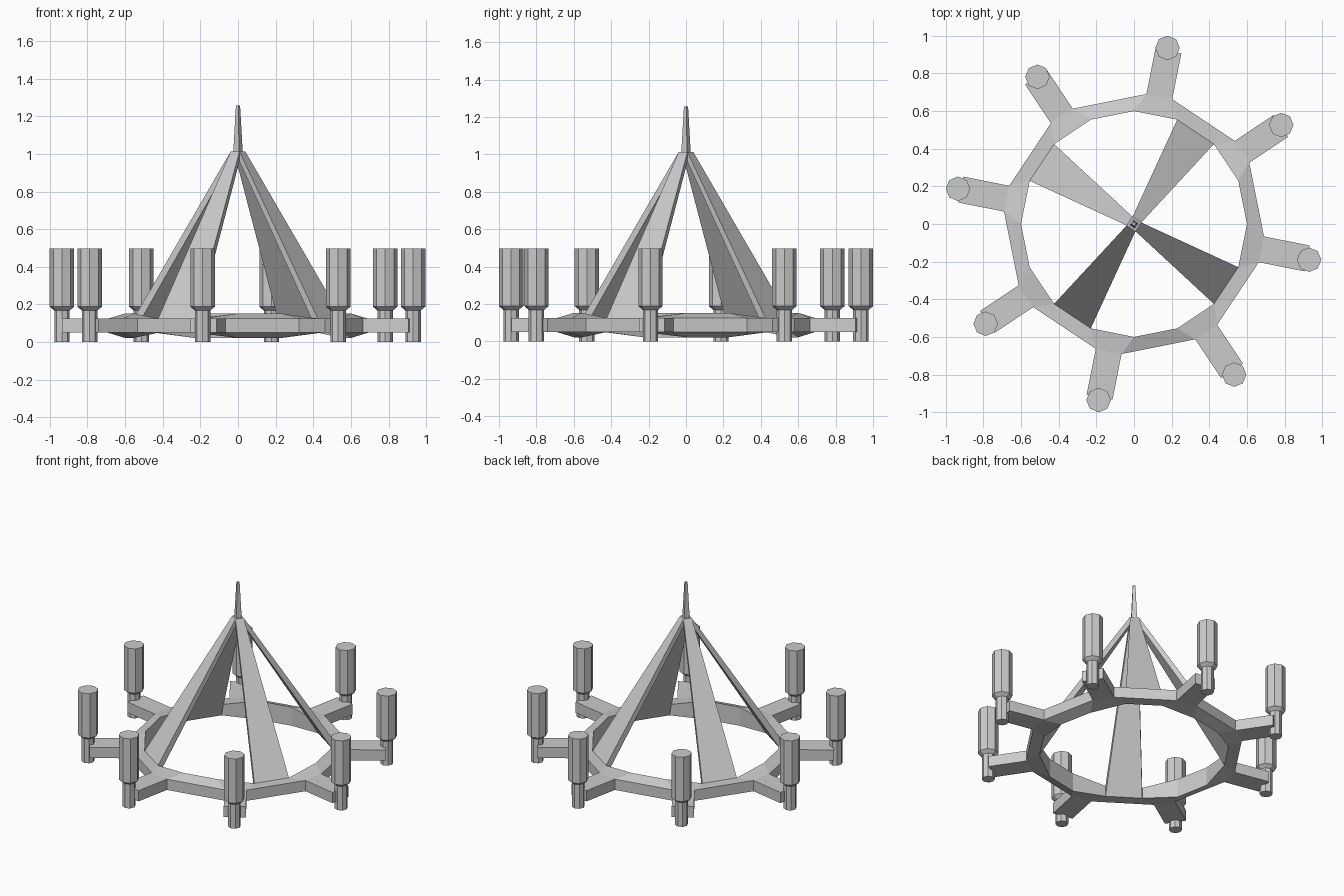
import bpy
from math import sin, cos, radians, pi, hypot
from mathutils import Vector

if "Cube" in bpy.data.objects:
    bpy.data.objects.remove(bpy.data.objects["Cube"])


def loft(name, loops, closed=False):
    """Join matching vertex loops with quads; cap the ends unless closed."""
    n, m = len(loops[0]), len(loops)
    verts = [v for loop in loops for v in loop]
    faces = []
    for i in range(m if closed else m - 1):
        a, b = i * n, (i + 1) % m * n
        for j in range(n):
            k = (j + 1) % n
            faces.append((a + j, a + k, b + k, b + j))
    if not closed:
        faces += [tuple(range(n))[::-1], tuple(range((m - 1) * n, m * n))]
    mesh = bpy.data.meshes.new(name)
    mesh.from_pydata(verts, [], faces)
    ob = bpy.data.objects.new(name, mesh)
    bpy.context.collection.objects.link(ob)
    bpy.context.view_layer.objects.active = ob
    bpy.ops.object.mode_set(mode='EDIT')
    bpy.ops.mesh.select_all(action='SELECT')
    bpy.ops.mesh.normals_make_consistent(inside=False)
    bpy.ops.object.mode_set(mode='OBJECT')
    return ob


def polar(angle, radial, side, z):
    """Point at a radial distance and sideways offset from a spoke."""
    c, s = cos(radians(angle)), sin(radians(angle))
    return Vector((radial * c - side * s, radial * s + side * c, z))


def section(angle, radial, half, z0, z1):
    return [polar(angle, radial, s * half, z)
            for s, z in ((-1, z0), (1, z0), (1, z1), (-1, z1))]


STEP = 22.5
LOW, HIGH = 0.05, 0.125
ARM_R, ARM_W = 0.69, 0.07

# Sixteen-sided ring: deep inner edges on the open bars, shallow under the straps
loops = []
for k in range(16):
    lo, hi = (0.022, 0.152) if k % 4 < 2 else (LOW, HIGH)
    spoke = STEP * k + (11.25 if k % 2 else -11.25)
    side = -ARM_W if k % 2 else ARM_W
    loops.append([polar(STEP * k, 0.6, 0, lo), polar(spoke, ARM_R, side, LOW),
                  polar(spoke, ARM_R, side, HIGH), polar(STEP * k, 0.6, 0, hi)])
loft("ring", loops, closed=True)

# Arms
for i in range(8):
    a = -11.25 + 45 * i
    loft(f"arm_{i + 1}", [section(a, ARM_R, ARM_W, LOW, HIGH),
                          section(a, 0.938, ARM_W, LOW, HIGH)])

# Tapered straps rising to the collar
for i in range(4):
    a = 56.25 + 90 * i
    loft(f"strap_{i + 1}", [
        section(a, 0.6 * cos(pi / 16), 0.6 * sin(pi / 16), LOW, HIGH),
        section(a, 0.028, 0.028, 0.96, 1.013)])


def square(half, z):
    return [polar(56.25 + 45 + 90 * i, half * 2 ** 0.5, 0, z) for i in range(4)]


# Collar and spire
loft("collar_and_spire", [square(0.028, 0.96), square(0.028, 1.013),
                          square(0.018, 1.013), square(0.008, 1.257)])

# Octagonal candles with a narrow stem
spots = [(0.178, 0.935), (0.782, 0.526), (0.93, -0.19), (0.532, -0.80),
         (-0.188, -0.935), (-0.788, -0.53), (-0.935, 0.187), (-0.513, 0.782)]
profile = [(0.041, 0), (0.041, 0.168), (0.065, 0.188), (0.065, 0.497)]
for i, (x, y) in enumerate(spots):
    loft(f"candle_{i + 1}", [
        [Vector((x + r * cos(pi / 4 * j), y + r * sin(pi / 4 * j), z))
         for j in range(8)] for r, z in profile])
